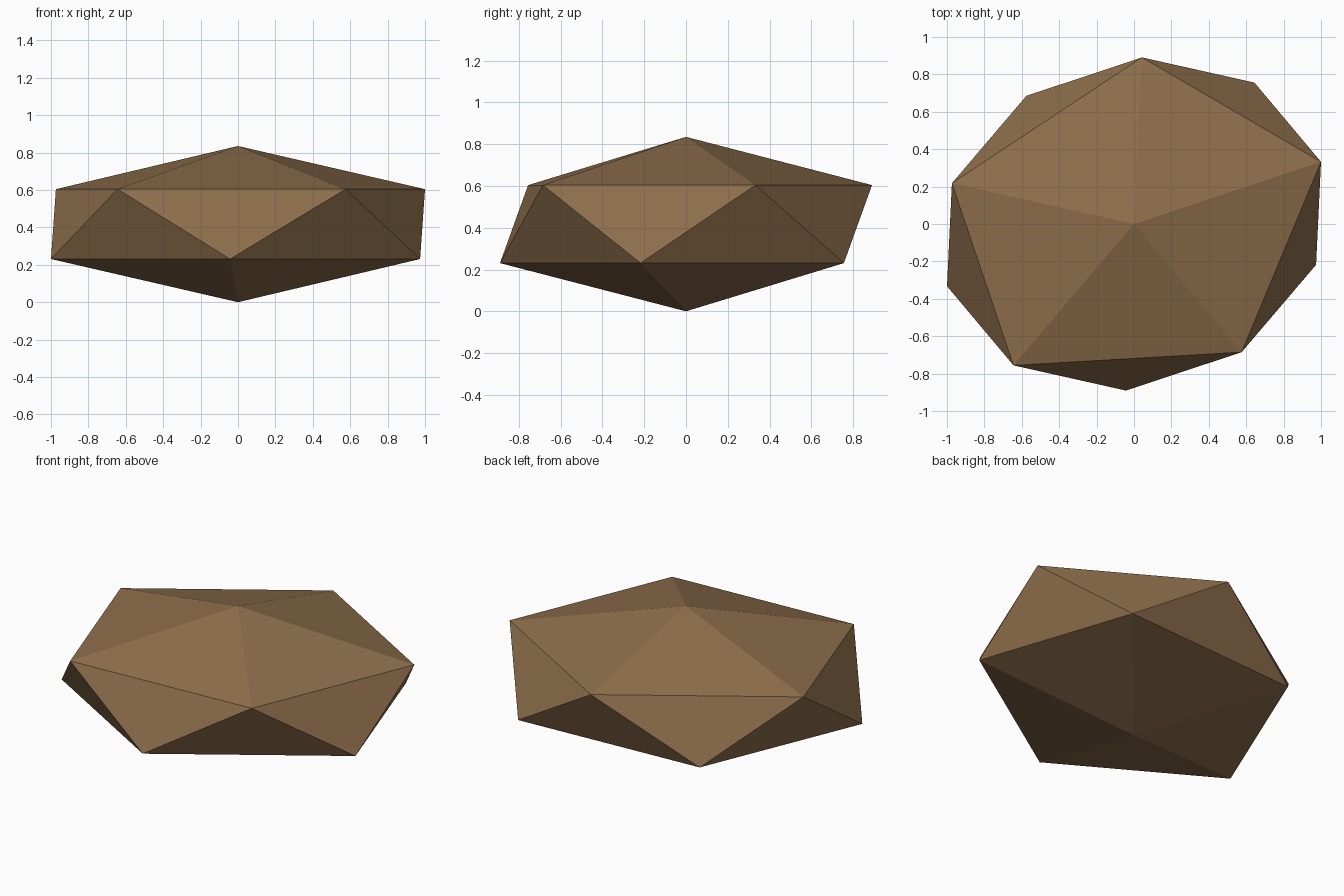
import bpy, bmesh, math
from mathutils import Matrix

if "Cube" in bpy.data.objects:
    bpy.data.objects.remove(bpy.data.objects["Cube"])

# Single flat earthy brown
brown = bpy.data.materials.new("earthy brown")
brown.diffuse_color = (0.27, 0.157, 0.072, 1.0)
brown.use_nodes = True
brown.node_tree.nodes["Principled BSDF"].inputs["Base Color"].default_value = brown.diffuse_color

# Rock: a 20-sided ball, turned, flattened and slightly skewed
HALF_HEIGHT = 0.4175
RING = 0.8944  # radius of the five-point rings on a unit icosphere
bm = bmesh.new()
bmesh.ops.create_icosphere(bm, subdivisions=1, radius=1.0)
turn = Matrix.Rotation(math.radians(90), 4, 'Z')
squash = Matrix((
    (1.0375 / RING, 0.0424 / RING, 0, 0),
    (0.0602 / RING, 0.8906 / RING, 0, 0),
    (0, 0, HALF_HEIGHT, HALF_HEIGHT),
    (0, 0, 0, 1)))
bmesh.ops.transform(bm, matrix=squash @ turn, verts=bm.verts)
for f in bm.faces:
    f.smooth = False

mesh = bpy.data.meshes.new("rock")
bm.to_mesh(mesh)
bm.free()
mesh.materials.append(brown)
rock = bpy.data.objects.new("rock", mesh)
bpy.context.collection.objects.link(rock)
